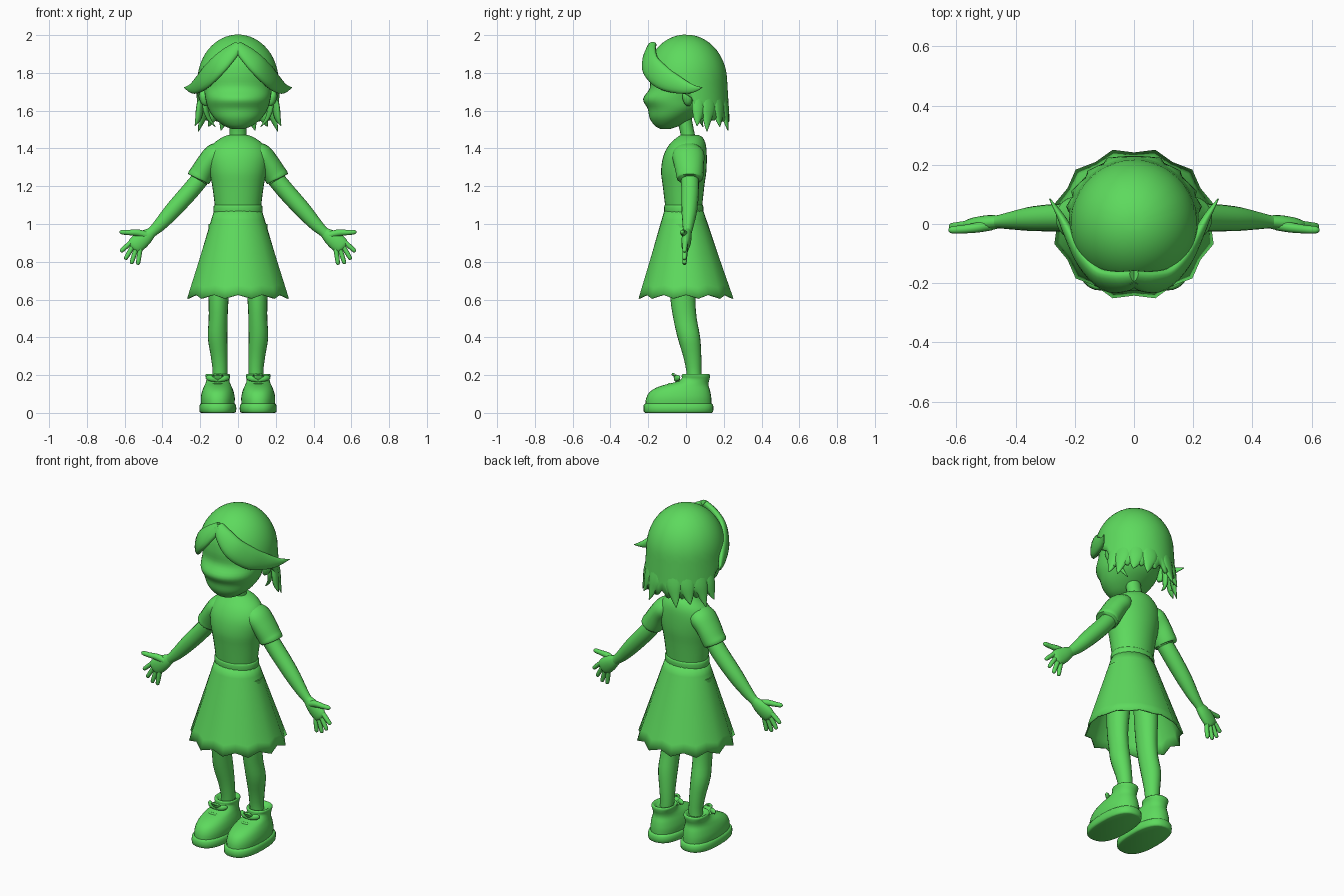
import bpy, bmesh, math
from mathutils import Vector

green = bpy.data.materials.new("green")
green.diffuse_color = (0.11, 0.70, 0.11, 1)


def finish(name, bm, angle=60, thick=0):
    bmesh.ops.recalc_face_normals(bm, faces=bm.faces)
    me = bpy.data.meshes.new(name)
    bm.to_mesh(me)
    bm.free()
    me.materials.append(green)
    ob = bpy.data.objects.new(name, me)
    bpy.context.collection.objects.link(ob)
    if thick:
        mod = ob.modifiers.new("thickness", 'SOLIDIFY')
        mod.thickness, mod.offset = thick, 0
    bpy.ops.object.select_all(action='DESELECT')
    ob.select_set(True)
    bpy.context.view_layer.objects.active = ob
    bpy.ops.object.shade_smooth_by_angle(angle=math.radians(angle))
    return ob


def smooth_path(pts, steps):
    """Catmull-Rom interpolation of tuples."""
    out = []
    for i in range(len(pts) - 1):
        p = [pts[max(i - 1, 0)], pts[i], pts[i + 1], pts[min(i + 2, len(pts) - 1)]]
        for k in range(steps):
            t = k / steps
            out.append([0.5 * (2 * b + (c - a) * t + (2 * a - 5 * b + 4 * c - d) * t * t
                               + (3 * b - a - 3 * c + d) * t ** 3) for a, b, c, d in zip(*p)])
    return out + [list(pts[-1])]


def bridge(bm, rings, caps=True):
    n = len(rings[0])
    for a, b in zip(rings, rings[1:]):
        for i in range(n):
            j = (i + 1) % n
            bm.faces.new((a[i], a[j], b[j], b[i]))
    if caps:
        bm.faces.new(rings[0])
        bm.faces.new(rings[-1])


def loft(name, rings, n=32, steps=3, s=1, power=1.0):
    """Stack of level ovals: (x, y, z, half width, half depth)."""
    bm = bmesh.new()
    loops = []
    for x, y, z, rx, ry in smooth_path(rings, steps):
        loop = []
        for i in range(n):
            a = 2 * math.pi * i / n
            c, d = math.cos(a), math.sin(a)
            c = math.copysign(abs(c) ** power, c)
            d = math.copysign(abs(d) ** power, d)
            loop.append(bm.verts.new((s * (x + rx * c), y + ry * d, z)))
        loops.append(loop)
    bridge(bm, loops)
    return finish(name, bm)


def sweep(name, pts, n=12, steps=4, s=1, centre=None):
    """Oval tube on a path: (x, y, z, width, thickness); thickness faces +y or away from centre."""
    bm = bmesh.new()
    path = smooth_path(pts, steps)
    pos = [Vector(p[:3]) for p in path]
    loops = []
    for i, p in enumerate(path):
        t = (pos[min(i + 1, len(pos) - 1)] - pos[max(i - 1, 0)]).normalized()
        b = pos[i] - Vector(centre) if centre else Vector((0, 1, 0))
        b = (b - t * b.dot(t)).normalized()
        w = t.cross(b)
        loop = []
        for k in range(n):
            a = 2 * math.pi * k / n
            v = pos[i] + w * (max(p[3], .002) * math.cos(a)) + b * (max(p[4], .002) * math.sin(a))
            loop.append(bm.verts.new((s * v.x, v.y, v.z)))
        loops.append(loop)
    bridge(bm, loops)
    return finish(name, bm)


# head, with brow hollow and nose ridge
loft("head", [(0, -.11, 1.503, .03, .025), (0, -.10, 1.52, .075, .065), (0, -.08, 1.56, .125, .112),
              (0, -.055, 1.61, .157, .148), (0, -.055, 1.662, .172, .172), (0, -.035, 1.72, .18, .157),
              (0, -.025, 1.79, .183, .168), (0, -.02, 1.86, .165, .163), (0, -.015, 1.92, .12, .13),
              (0, -.01, 1.95, .05, .05)], n=40, steps=4)
loft("neck", [(0, .02, 1.41, .05, .05), (0, .01, 1.47, .044, .038), (0, -.01, 1.56, .045, .04)], n=20)

# torso and belt
loft("torso", [(0, .02, 1.472, .05, .045), (0, .02, 1.458, .085, .068), (0, .008, 1.42, .135, .097),
               (0, -.005, 1.36, .16, .115), (0, -.012, 1.28, .152, .12), (0, -.013, 1.2, .136, .11),
               (0, -.012, 1.06, .118, .094)])
loft("belt", [(0, -.012, 1.055, .118, .094), (0, -.012, 1.06, .128, .102), (0, -.012, 1.08, .13, .104),
              (0, -.012, 1.098, .127, .102), (0, -.012, 1.105, .115, .092)])

# flared skirt with twelve folds
bm = bmesh.new()
loops = []
for k in range(9):
    t = k / 8
    loop = []
    for i in range(24):
        a = math.radians(15 * i)
        fold = 1 if i % 2 else 1 - .07 * t
        z = 1.08 - .475 * t + (0 if i % 2 else .02 * t ** 4)
        loop.append(bm.verts.new(((.12 + .155 * t) * fold * math.cos(a),
                                  -.012 * (1 - t) + (.096 + .16 * t) * fold * math.sin(a), z)))
    loops.append(loop)
bridge(bm, loops, caps=False)
finish("skirt", bm, 40, .008)

# hair cap: open at the face, long at the back
EDGE = [(0, 1.90), (.4, 1.87), (.8, 1.80), (1.3, 1.72), (1.7, 1.67), (1.9, 1.57), (3.2, 1.555)]


def hair_edge(a):
    for (a0, z0), (a1, z1) in zip(EDGE, EDGE[1:]):
        if a <= a1:
            return z0 + (z1 - z0) * (a - a0) / (a1 - a0)
    return EDGE[-1][1]


def hair_point(a, z, extra=1.0):
    r = math.sqrt(max(0, 1 - ((z - 1.755) / .24) ** 2)) if z > 1.755 else 1 + .3 * (1.755 - z)
    return (.207 * r * extra * math.sin(a), -.21 * r * extra * math.cos(a), z)


bm = bmesh.new()
loops = []
for k in range(1, 17):
    t = k / 16
    loop = []
    for i in range(96):
        a = 2 * math.pi * i / 96 - math.pi
        zb = hair_edge(abs(a))
        if abs(a) > 1.85:
            zb += .02 * math.cos(abs(a) * 18)
        loop.append(bm.verts.new(hair_point(a, 1.995 - (1.995 - zb) * t * t)))
    loops.append(loop)
bridge(bm, loops, caps=False)
bm.faces.new(loops[0])
finish("hair_cap", bm, 60, .016)

HEAD = (0, 0, 1.74)
for s, side in ((1, "left"), (-1, "right")):
    # swept fringe
    sweep("fringe_" + side, [(-.005, -.18, 1.945, .03, .02), (.05, -.194, 1.895, .05, .024),
                             (.11, -.185, 1.835, .062, .026), (.17, -.125, 1.775, .062, .024),
                             (.215, -.04, 1.735, .045, .02), (.25, .03, 1.717, .024, .012),
                             (.285, .085, 1.722, .002, .002)], s=s, centre=HEAD, n=16)
    # hanging locks round the back: angle, tip angle, tip height, half width
    for i, (a, ta, tz, w) in enumerate([(1.88, 1.82, 1.52, .035), (2.15, 2.05, 1.49, .045),
                                        (2.5, 2.42, 1.515, .045), (2.85, 2.75, 1.495, .048)]):
        pts = [(*hair_point(a, 1.70, .95), w * .8, .012), (*hair_point(a, 1.62, .98), w, .018),
               (*hair_point((a + ta) / 2, 1.56, 1.0), w * .65, .015),
               (*hair_point(ta, tz, 1.06), .002, .002)]
        sweep(f"back_lock_{i}_{side}", pts, s=s, centre=(0, 0, 1.6))
    sweep("ear_lock_" + side, [(.165, .06, 1.69, .02, .01), (.172, .06, 1.62, .024, .014),
                               (.155, .075, 1.56, .014, .01), (.12, .09, 1.515, .002, .002)],
          s=s, centre=(0, 0, 1.6))
    # ear
    loft("ear_" + side, [(.17, .012, 1.625, .006, .008), (.178, .01, 1.64, .018, .02),
                         (.183, .012, 1.675, .024, .032), (.183, .015, 1.70, .018, .025),
                         (.178, .015, 1.712, .005, .008)], n=12, s=s)
    # sleeve and arm
    sweep("sleeve_" + side, [(.08, .01, 1.385, .05, .07), (.12, .012, 1.365, .062, .085),
                             (.16, .016, 1.32, .06, .08), (.192, .02, 1.268, .062, .073),
                             (.207, .02, 1.246, .063, .07), (.211, .02, 1.239, .057, .063),
                             (.207, .02, 1.246, .045, .045)], s=s, n=20)
    sweep("arm_" + side, [(.16, .018, 1.29, .045, .045), (.24, .022, 1.19, .047, .047),
                          (.34, .018, 1.078, .044, .042), (.41, .012, 1.0, .035, .031),
                          (.455, .008, .957, .027, .023), (.48, .005, .936, .03, .022)], s=s, n=16)
    # palm, thumb and fingers
    sweep("palm_" + side, [(.455, .008, .957, .026, .021), (.49, .004, .93, .04, .026),
                           (.525, 0, .903, .046, .025), (.55, -.003, .882, .042, .02),
                           (.56, -.004, .873, .028, .012)], s=s, n=16)
    sweep("thumb_" + side, [(.485, -.002, .94, .02, .02), (.53, -.012, .953, .018, .017),
                            (.58, -.018, .955, .014, .014), (.615, -.02, .957, .012, .012),
                            (.627, -.02, .957, .004, .004)], s=s)
    for i, (x0, z0, x1, z1) in enumerate([(.565, .905, .622, .853), (.553, .888, .598, .812),
                                          (.538, .874, .565, .788), (.518, .868, .53, .784)]):
        dx, dz = x1 - x0, z1 - z0
        sweep(f"finger_{i}_{side}", [(x0 - dx * .3, 0, z0 - dz * .3, .013, .014),
                                     (x0 + dx * .45, -.006, z0 + dz * .45, .0125, .0135),
                                     (x0 + dx * .9, -.008, z0 + dz * .9, .0105, .011),
                                     (x1, -.008, z1, .004, .004)], s=s, n=10)
    # leg
    loft("leg_" + side, [(.085, -.01, 1.0, .07, .07), (.098, -.015, .75, .062, .072),
                         (.103, -.016, .6, .053, .066), (.105, -.005, .5, .05, .062),
                         (.108, .015, .4, .052, .06), (.1, .033, .3, .044, .048),
                         (.095, .042, .22, .039, .04), (.098, .045, .16, .038, .038)], n=20, s=s)
    # shoe: sole, body with ankle collar, tongue and bow
    loft("sole_" + side, [(.107, -.04, 0, .088, .175), (.107, -.04, .008, .097, .184),
                          (.107, -.04, .04, .097, .184), (.107, -.04, .05, .088, .174)],
         s=s, power=.8, steps=2)
    loft("shoe_" + side, [(.107, -.04, .045, .088, .175), (.107, -.038, .08, .09, .172),
                          (.107, -.03, .115, .083, .158), (.107, -.008, .142, .072, .128),
                          (.107, .03, .162, .063, .09), (.107, .05, .18, .061, .075),
                          (.107, .052, .198, .066, .075), (.107, .052, .206, .058, .066),
                          (.105, .05, .19, .04, .045)], s=s, power=.9)
    sweep("tongue_" + side, [(.107, -.01, .14, .035, .012), (.107, -.04, .17, .034, .012),
                             (.107, -.06, .198, .03, .01), (.107, -.075, .208, .012, .005)],
          s=s, centre=(.107, .1, .05))
    for d in (1, -1):
        sweep(f"bow_{'outer' if d > 0 else 'inner'}_{side}",
              [(.107, -.05, .168, .006, .008), (.107 + d * .03, -.052, .182, .016, .012),
               (.107 + d * .052, -.04, .186, .014, .01), (.107 + d * .062, -.034, .184, .004, .004)], s=s)
    sweep("lace_" + side, [(.05, -.045, .13, .007, .008), (.08, -.08, .146, .009, .009),
                           (.107, -.088, .15, .009, .009), (.134, -.08, .146, .009, .009),
                           (.164, -.045, .13, .007, .008)], s=s)
